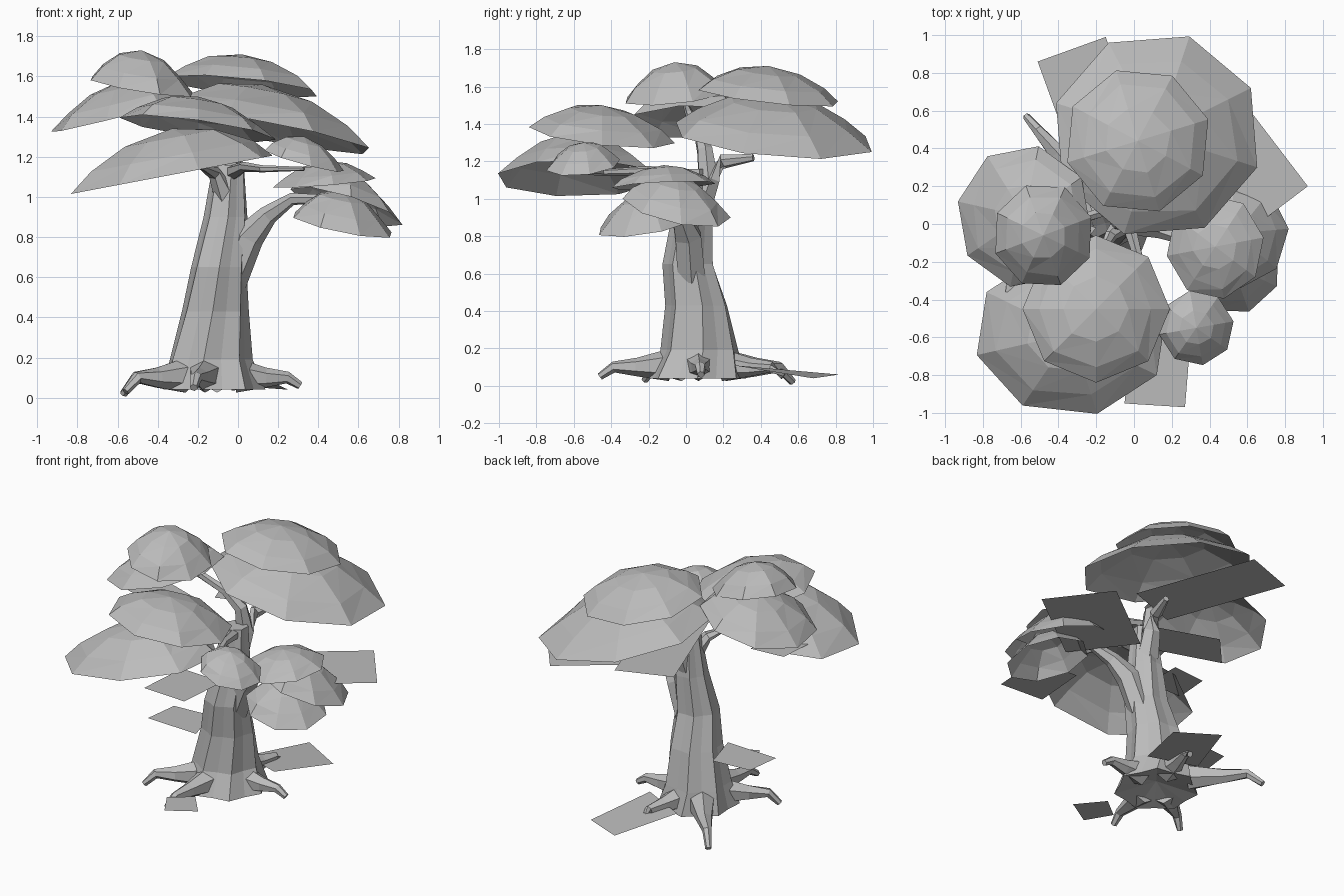
import bpy, bmesh, math, random
from mathutils import Vector

if "Cube" in bpy.data.objects:
    bpy.data.objects.remove(bpy.data.objects["Cube"])

random.seed(4)
grey = bpy.data.materials.new("plain_grey")
grey.diffuse_color = (0.5, 0.5, 0.5, 1)
grey.use_nodes = True
grey.node_tree.nodes["Principled BSDF"].inputs["Base Color"].default_value = grey.diffuse_color


def finish(bm, name):
    mesh = bpy.data.meshes.new(name)
    bm.to_mesh(mesh)
    bm.free()
    mesh.materials.append(grey)
    ob = bpy.data.objects.new(name, mesh)
    bpy.context.collection.objects.link(ob)
    return ob


def tube(name, path, sides=6, flute=0.0, upright=False):
    """Sweep a faceted ring along points (x, y, z, radius)."""
    bm = bmesh.new()
    rings = []
    for i, (x, y, z, r) in enumerate(path):
        a = Vector(path[max(i - 1, 0)][:3])
        b = Vector(path[min(i + 1, len(path) - 1)][:3])
        t = Vector((0, 0, 1)) if upright else (b - a).normalized()
        u = t.cross(Vector((0, 1, 0)) if abs(t.y) < 0.8 else Vector((1, 0, 0))).normalized()
        v = t.cross(u)
        ring = []
        for k in range(sides):
            ang = 2 * math.pi * k / sides + 0.08 * i
            rr = r * (1 + flute * (1 if k % 2 else -1))
            ring.append(bm.verts.new(Vector((x, y, z)) + rr * (math.cos(ang) * u + math.sin(ang) * v)))
        rings.append(ring)
    for lo, hi in zip(rings, rings[1:]):
        for k in range(sides):
            n = (k + 1) % sides
            bm.faces.new((lo[k], lo[n], hi[n], hi[k]))
    bm.faces.new(rings[0])
    bm.faces.new(rings[-1])
    bmesh.ops.recalc_face_normals(bm, faces=bm.faces)
    return finish(bm, name)


def dome(name, cx, cy, cz, rx, ry, sx, sy, apex, rot, sides=8):
    """Open faceted leaf cap on a rim tilted by slopes sx, sy."""
    bm = bmesh.new()
    rings = []
    for f, h in ((1, 0), (0.78, 0.4), (0.45, 0.8)):
        ring = []
        for k in range(sides):
            a = math.radians(rot) + 2 * math.pi * k / sides
            j = f * (1 + (random.uniform(-0.05, 0.05) if h else 0))
            dx, dy = rx * j * math.cos(a), ry * j * math.sin(a)
            ring.append(bm.verts.new((cx + dx, cy + dy, cz + sx * dx + sy * dy + h * (apex - cz))))
        rings.append(ring)
    top = bm.verts.new((cx, cy, apex))
    for k in range(sides):
        n = (k + 1) % sides
        for lo, hi in zip(rings, rings[1:]):
            bm.faces.new((lo[k], lo[n], hi[n]))
            bm.faces.new((lo[k], hi[n], hi[k]))
        bm.faces.new((rings[-1][k], rings[-1][n], top))
    return finish(bm, name)


def card(name, pts):
    bm = bmesh.new()
    f = bm.faces.new([bm.verts.new(p) for p in pts])
    f.normal_update()
    if f.normal.z < 0:
        f.normal_flip()
    return finish(bm, name)


# Fluted trunk, hollowed slightly underneath
trunk = tube("trunk", [(-.13, .06, .04, .25), (-.14, .075, .19, .2), (-.115, .06, .43, .16),
                       (-.095, .015, .65, .132), (-.06, .035, .9, .105), (-.045, .04, 1.16, .075)],
             sides=14, flute=0.07, upright=True)
bm = bmesh.new()
bm.from_mesh(trunk.data)
base = min(bm.faces, key=lambda f: f.calc_center_median().z)
hub = bmesh.ops.poke(bm, faces=[base])["verts"][0]
hub.co.z += .06
bm.to_mesh(trunk.data)
bm.free()

# Branches
tube("right_branch", [(-.04, .03, .58, .085), (.05, .01, .8, .08), (.15, -.03, .91, .05),
                      (.27, -.08, .99, .032), (.55, -.12, .99, .015)])
tube("front_right_branch", [(-.03, 0, 1.12, .04), (.03, -.2, 1.15, .025),
                            (.12, -.45, 1.14, .018), (.33, -.55, 1.14, .01)])
tube("back_branch", [(-.05, .07, .95, .075), (-.03, .13, 1.12, .06),
                     (-.01, .2, 1.2, .04), (.04, .36, 1.22, .02)])
tube("upper_left_branch", [(-.03, .12, 1.1, .06), (-.05, .1, 1.26, .045),
                           (-.15, .07, 1.36, .03), (-.3, .02, 1.45, .025), (-.5, 0, 1.5, .015)])
tube("front_left_branch", [(-.06, 0, 1.0, .06), (-.12, -.06, 1.12, .035), (-.25, -.3, 1.18, .015)])

# Roots: direction end points, arched then dropping to the ground
roots = {"left": (-.56, -.22, .03), "front": (-.22, -.46, .05), "right": (.31, .08, .06),
         "back": (-.02, .52, .05), "back_left": (-.57, .57, .02)}
for side, (x, y, z) in roots.items():
    at = lambda t: (-.14 + (x + .14) * t, .06 + (y - .06) * t)
    tube(side + "_root", [(*at(.3), .11, .085), (*at(.62), .1, .05),
                          (*at(.86), .1, .03), (*at(1), z, .02)])

# Leaf canopy caps: centre, rim radii, rim slopes, apex height, turn
caps = {
    "back_canopy_lower": (.12, .47, 1.33, .56, .55, -.19, -.09, 1.56, 27),
    "back_canopy_upper": (.02, .44, 1.55, .39, .39, -.1, -.11, 1.71, 17),
    "left_canopy_lower": (-.58, .04, 1.41, .36, .38, .25, .03, 1.58, 33),
    "left_canopy_upper": (-.48, -.06, 1.55, .27, .28, -.16, .1, 1.73, 20),
    "front_canopy_lower": (-.33, -.58, 1.11, .52, .44, .19, 0, 1.34, 15),
    "front_canopy_upper": (-.2, -.45, 1.34, .39, .39, -.14, -.11, 1.5, 0),
    "right_canopy_upper": (.43, -.12, 1.07, .26, .28, .08, .05, 1.18, 10),
    "right_canopy_outer": (.54, -.05, .95, .28, .29, -.3, -.2, 1.12, 5),
    "right_canopy_lower": (.52, -.22, .86, .26, .26, -.2, .15, 1.03, 20),
    "small_canopy": (.33, -.55, 1.18, .2, .2, -.27, .1, 1.3, 10),
}
for name, spec in caps.items():
    dome(name, *spec)

# Flat leaf cards, level except the one on the ground at the back
level = {
    "right_leaf_card": (.96, [(.63, .58), (.92, .2), (.38, -.21), (.09, .17)]),
    "front_leaf_card": (1.105, [(-.05, -.95), (.27, -.97), (.30, -.6), (-.02, -.58)]),
    "back_leaf_card": (1.295, [(-.51, .86), (-.15, .99), (.14, .19), (-.22, .06)]),
    "left_leaf_card": (1.27, [(-.8, -.1), (-.6, .12), (-.2, -.02), (-.38, -.24)]),
    "under_left_leaf_card": (1.1, [(-.66, -.12), (-.42, -.1), (-.42, -.36), (-.68, -.36)]),
    "low_left_leaf_card": (.41, [(-.63, -.08), (-.6, .16), (-.33, .18), (-.25, -.1)]),
    "ground_front_leaf_card": (.12, [(-.22, -.46), (-.08, -.35), (.06, -.52), (-.12, -.63)]),
}
for name, (z, pts) in level.items():
    card(name, [(x, y, z) for x, y in pts])
card("ground_back_leaf_card", [(-.03, .82, .06), (.25, .68, .04), (.1, .25, .11), (-.2, .38, .09)])
